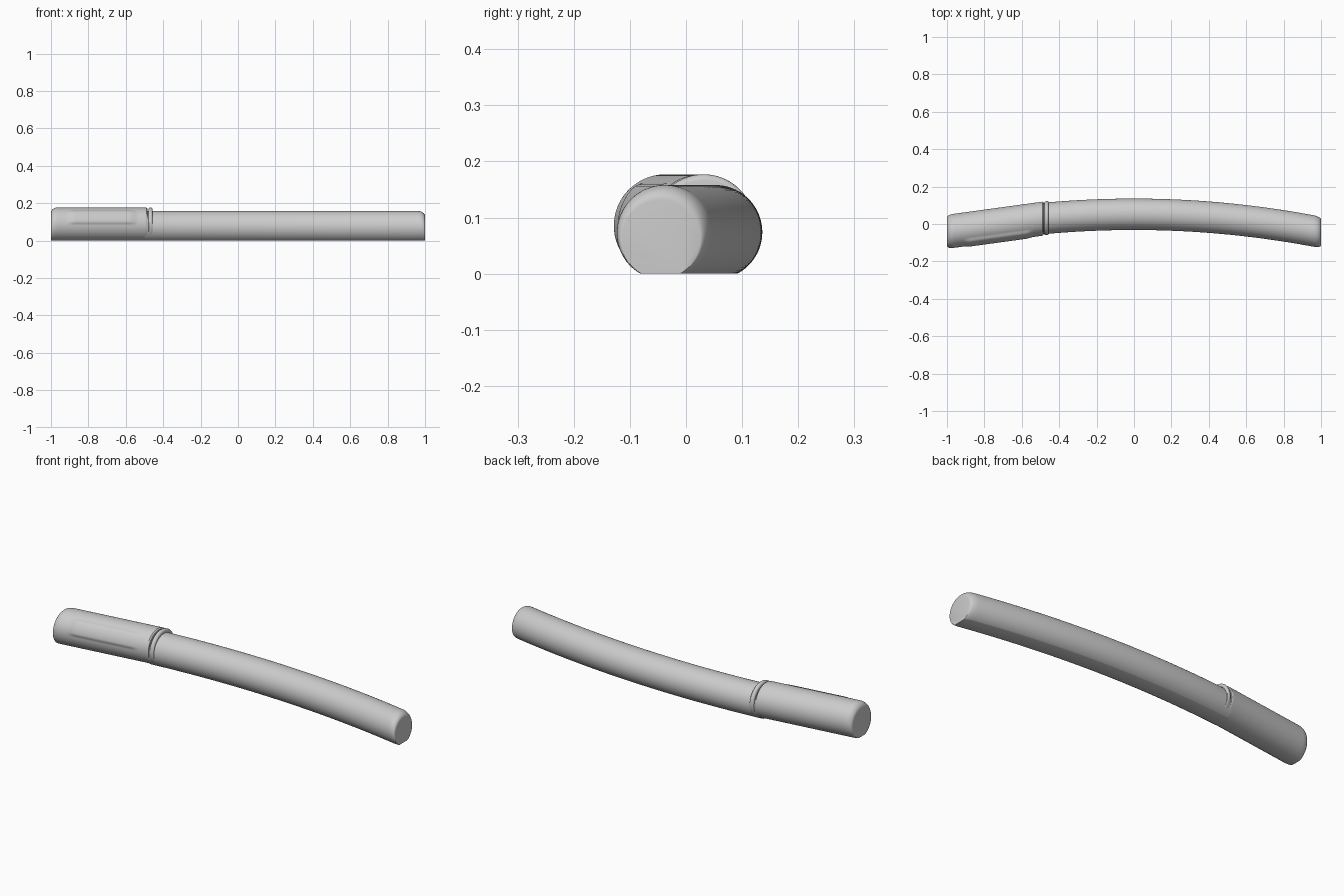
import bpy, bmesh, math

old = bpy.data.objects.get("Cube")
if old:
    bpy.data.objects.remove(old)

grey = bpy.data.materials.new("plain grey")
grey.use_nodes = True
colour = (0.6, 0.6, 0.6, 1)
grey.diffuse_color = colour
grey.node_tree.nodes["Principled BSDF"].inputs["Base Color"].default_value = colour

SIDES = 96


def body_line(x):
    return 0.052 - 0.097 * x * x


def grip_line(x):
    # straight grip, meeting the curved body at the collar
    return 0.031 + 0.137 * (x + 0.47)


def step(a, b, v):
    t = min(max((v - a) / (b - a), 0), 1)
    return t * t * (3 - 2 * t)


def pad(x, angle):
    # soft raised thumb pad, on the upper front of the grip
    along = step(-0.92, -0.87, x) * (1 - step(-0.58, -0.53, x))
    around = step(1.60, 1.42, angle) * step(0.55, 0.80, angle)
    return 0.006 * along * around


def loft(name, stations, line, bump=None):
    """Skin flat-bottomed round sections; station = (x, radius, centre height)."""
    bm = bmesh.new()
    rings = []
    for x, r, cz in stations:
        limit = math.pi - math.acos(min(cz / r, 1))
        ring = []
        for i in range(SIDES + 1):
            a = limit * (2 * i / SIDES - 1)   # zero at the top, positive to front
            rr = r + (bump(x, a) if bump else 0)
            z = cz + rr * math.cos(a)
            ring.append(bm.verts.new((x, line(x) - rr * math.sin(a), max(z, 0))))
        rings.append(ring)
    for p, q in zip(rings, rings[1:]):
        for i in range(SIDES + 1):
            j = (i + 1) % (SIDES + 1)
            bm.faces.new((p[i], p[j], q[j], q[i]))
    bm.faces.new(rings[0])
    bm.faces.new(rings[-1])
    bmesh.ops.recalc_face_normals(bm, faces=bm.faces)
    mesh = bpy.data.meshes.new(name)
    bm.to_mesh(mesh)
    bm.free()
    mesh.materials.append(grey)
    obj = bpy.data.objects.new(name, mesh)
    bpy.context.collection.objects.link(obj)
    bpy.ops.object.select_all(action='DESELECT')
    obj.select_set(True)
    bpy.context.view_layer.objects.active = obj
    bpy.ops.object.shade_smooth_by_angle(angle=math.radians(35))
    return obj


def rounded(x_end, x_in, r_end, r, z_end, z, count=8):
    """Quarter-round stations from the end face to the full section."""
    out = []
    for i in range(count + 1):
        t = i / count * math.pi / 2
        s = math.sin(t)
        out.append((x_end + (x_in - x_end) * (1 - math.cos(t)),
                    r_end + (r - r_end) * s, z_end + (z - z_end) * s))
    return out


# long curved body with a rounded tip
body = [(-0.5 + 1.46 * i / 60, 0.084, 0.074) for i in range(60)]
body += reversed(rounded(1.0, 0.96, 0.070, 0.084, 0.061, 0.074))
loft("body", body, body_line)

# thicker grip with a rounded butt
grip = rounded(-1.0, -0.965, 0.076, 0.091, 0.071, 0.086)
grip += [(-0.96 + 0.47 * i / 90, 0.091, 0.086) for i in range(91)]
grip += [(-0.484, 0.088, 0.083)]
loft("grip", grip, grip_line, pad)

# narrow collar between grip and body
collar = []
for i in range(9):
    t = math.pi * i / 8
    s = math.sin(t)
    collar.append((-0.467 - 0.011 * math.cos(t), 0.086 + 0.005 * s, 0.080 + 0.006 * s))
loft("collar", collar, grip_line)
